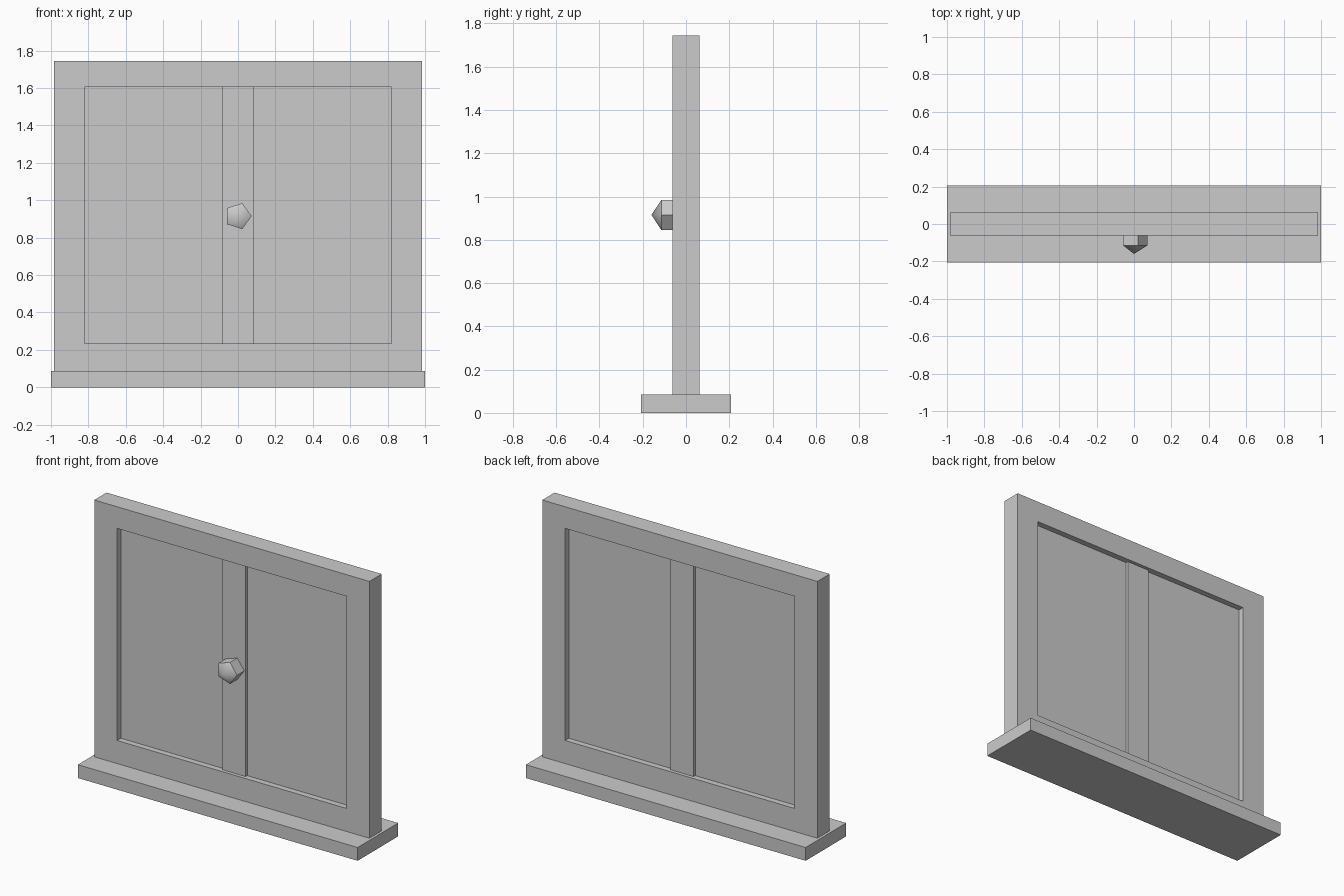
import bpy, bmesh, math
from mathutils import Matrix

if "Cube" in bpy.data.objects:
    bpy.data.objects.remove(bpy.data.objects["Cube"])

GREY = (0.6, 0.6, 0.6, 1)
grey = bpy.data.materials.new("plain grey")
grey.use_nodes = True
grey.diffuse_color = GREY
grey.node_tree.nodes["Principled BSDF"].inputs["Base Color"].default_value = GREY


def add_object(name, bm):
    bmesh.ops.recalc_face_normals(bm, faces=bm.faces)
    mesh = bpy.data.meshes.new(name)
    bm.to_mesh(mesh)
    bm.free()
    mesh.materials.append(grey)
    obj = bpy.data.objects.new(name, mesh)
    bpy.context.collection.objects.link(obj)
    return obj


def box(name, half_x, half_y, z0, z1):
    bm = bmesh.new()
    bmesh.ops.create_cube(bm, size=2)
    bmesh.ops.scale(bm, verts=bm.verts, vec=(half_x, half_y, (z1 - z0) / 2))
    bmesh.ops.translate(bm, verts=bm.verts, vec=(0, 0, (z0 + z1) / 2))
    return add_object(name, bm)


def rectangle(bm, half_x, y, z0, z1):
    corners = [(-half_x, z0), (half_x, z0), (half_x, z1), (-half_x, z1)]
    return [bm.verts.new((x, y, z)) for x, z in corners]


SILL_TOP, OPEN_BOTTOM, OPEN_TOP, FRAME_TOP = 0.086, 0.235, 1.605, 1.745
FRAME_DEPTH = 0.0625

# Sill
box("sill", 1.0, 0.207, 0, SILL_TOP)

# Frame: a rectangular ring extruded front to back
bm = bmesh.new()
outer = rectangle(bm, 0.983, -FRAME_DEPTH, SILL_TOP, FRAME_TOP)
inner = rectangle(bm, 0.82, -FRAME_DEPTH, OPEN_BOTTOM, OPEN_TOP)
for i in range(4):
    j = (i + 1) % 4
    bm.faces.new((outer[i], outer[j], inner[j], inner[i]))
ring = bmesh.ops.extrude_face_region(bm, geom=bm.faces[:], use_keep_orig=True)
moved = [v for v in ring["geom"] if isinstance(v, bmesh.types.BMVert)]
bmesh.ops.translate(bm, verts=moved, vec=(0, 2 * FRAME_DEPTH, 0))
add_object("window_frame", bm)

# Pane and central mullion, recessed on both sides
box("window_pane", 0.82, 0.024, OPEN_BOTTOM, OPEN_TOP)
box("center_mullion", 0.083, 0.04, OPEN_BOTTOM, OPEN_TOP)

# Five-sided knob with a pointed cap
SIDES, RADIUS, KNOB_Z = 5, 0.073, 0.915
bm = bmesh.new()
back, front = [
    [bm.verts.new((RADIUS * math.cos(a), y, KNOB_Z + RADIUS * math.sin(a)))
     for a in (math.tau * i / SIDES for i in range(SIDES))]
    for y in (-0.04, -0.114)]
tip = bm.verts.new((0, -0.16, KNOB_Z))
bm.faces.new(back)
for i in range(SIDES):
    j = (i + 1) % SIDES
    bm.faces.new((back[i], back[j], front[j], front[i]))
    bm.faces.new((front[i], front[j], tip))
knob = add_object("knob", bm)
bpy.ops.object.select_all(action="DESELECT")
knob.select_set(True)
bpy.context.view_layer.objects.active = knob
bpy.ops.object.shade_smooth_by_angle(angle=math.radians(46))
